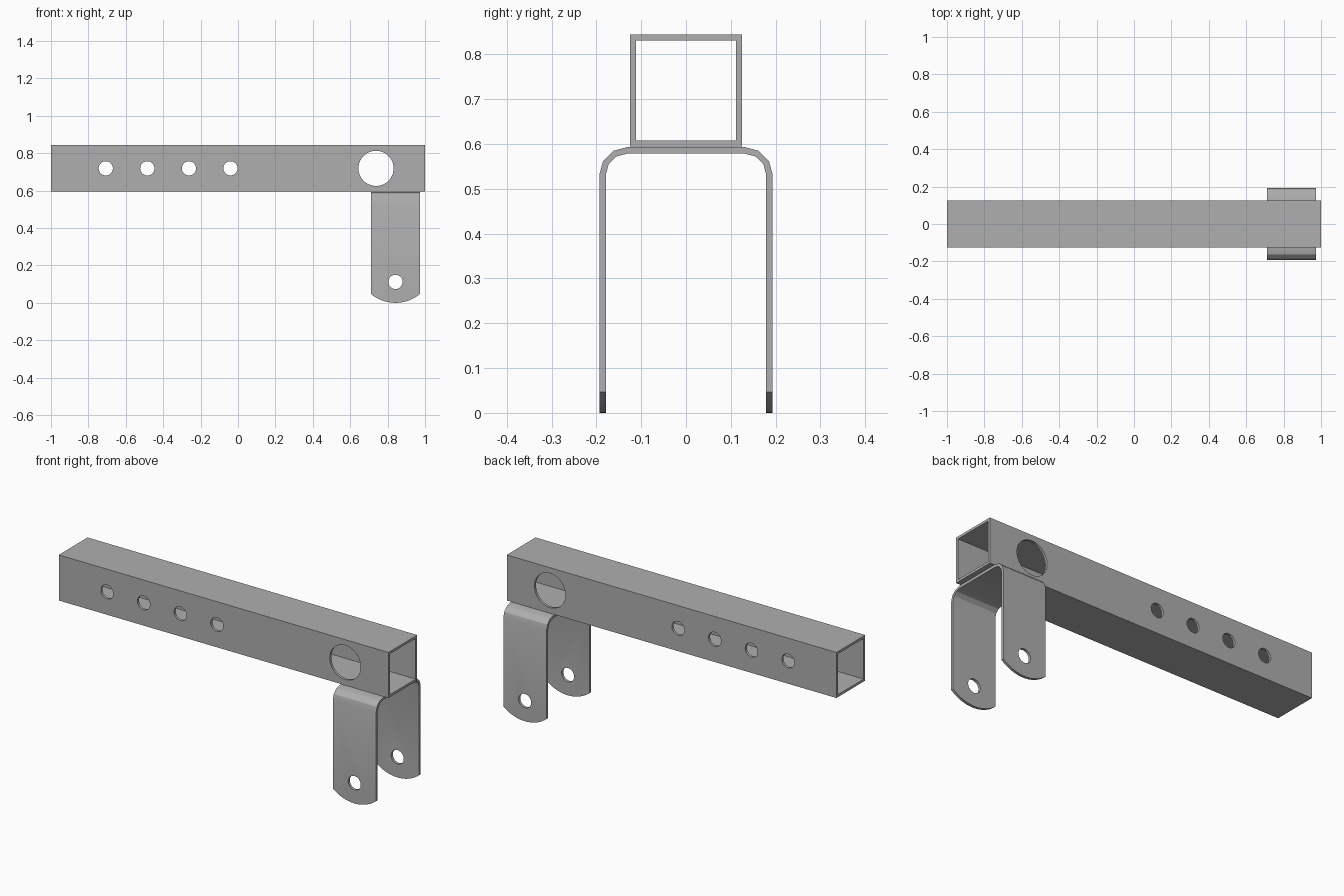
import bpy, bmesh, math
from mathutils import Vector

cube = bpy.data.objects.get("Cube")
if cube:
    bpy.data.objects.remove(cube, do_unlink=True)

steel = bpy.data.materials.new("steel_grey")
steel.use_nodes = True
GREY = (0.43, 0.43, 0.43, 1)
steel.diffuse_color = GREY
steel.node_tree.nodes["Principled BSDF"].inputs["Base Color"].default_value = GREY


def prism(name, outline, axis, start, end):
    """Extrude a closed outline along x (points are y, z) or y (points are x, z)."""
    bm = bmesh.new()
    place = (lambda a, b: (start, a, b)) if axis == "x" else (lambda a, b: (a, start, b))
    face = bm.faces.new([bm.verts.new(place(a, b)) for a, b in outline])
    grown = bmesh.ops.extrude_face_region(bm, geom=[face])
    moved = [v for v in grown["geom"] if isinstance(v, bmesh.types.BMVert)]
    step = end - start
    bmesh.ops.translate(bm, verts=moved, vec=Vector((step, 0, 0) if axis == "x" else (0, step, 0)))
    bmesh.ops.recalc_face_normals(bm, faces=bm.faces)
    mesh = bpy.data.meshes.new(name)
    bm.to_mesh(mesh)
    bm.free()
    mesh.materials.append(steel)
    obj = bpy.data.objects.new(name, mesh)
    bpy.context.collection.objects.link(obj)
    return obj


def arc(cx, cz, radius, first, last, steps):
    angles = [math.radians(first + (last - first) * i / steps) for i in range(steps + 1)]
    return [(cx + radius * math.cos(a), cz + radius * math.sin(a)) for a in angles]


def rectangle(half, low, high):
    return [(-half, low), (half, low), (half, high), (-half, high)]


def hole(x, z, radius):
    return prism("hole_cutter", arc(x, z, radius, 0, 360, 40)[:-1], "y", -0.4, 0.4)


def shape(obj, operation, cutter):
    """Apply one boolean and discard its cutter."""
    cutter.hide_render = True
    mod = obj.modifiers.new("cut", "BOOLEAN")
    mod.operation, mod.object, mod.solver = operation, cutter, "EXACT"
    bpy.context.view_layer.update()
    graph = bpy.context.evaluated_depsgraph_get()
    result = bpy.data.meshes.new_from_object(obj.evaluated_get(graph))
    obj.modifiers.clear()
    obj.data = result
    bpy.data.objects.remove(cutter, do_unlink=True)


# Square tube, hollow from end to end
BOTTOM, TOP, HALF, WALL = 0.594, 0.844, 0.125, 0.0135
tube = prism("square_tube", rectangle(HALF, BOTTOM, TOP), "x", -1, 1)
shape(tube, "DIFFERENCE", prism("bore_cutter", rectangle(HALF - WALL, BOTTOM + WALL, TOP - WALL),
                                "x", -1.1, 1.1))

# Row of adjustment holes and one large opening through both side walls
MID = (BOTTOM + TOP) / 2
for i in range(4):
    shape(tube, "DIFFERENCE", hole(-0.707 + 0.2223 * i, MID, 0.038))
shape(tube, "DIFFERENCE", hole(0.738, MID, 0.094))

# Bent U-shaped bracket under the tube
LEFT, RIGHT, OUT, PLATE, BEND = 0.711, 0.973, 0.1935, 0.0145, 0.062
crown = BOTTOM - 0.001


def u_curve(radius):
    cy, cz = OUT - BEND, crown - BEND
    side = [(cy + radius, -0.02)] + arc(cy, cz, radius, 0, 90, 3)
    return side + [(-y, z) for y, z in reversed(side)]


outline = u_curve(BEND) + u_curve(BEND - PLATE)[::-1]
bracket = prism("u_bracket", outline, "x", LEFT, RIGHT)

# Rounded leg ends and pin holes
centre, half_width, sag = (LEFT + RIGHT) / 2, (RIGHT - LEFT) / 2, 0.047
radius = (half_width ** 2 + sag ** 2) / (2 * sag)
wide = math.degrees(math.asin((half_width + 0.02) / radius))
curve = arc(centre, radius, radius, 270 - wide, 270 + wide, 28)
trim = curve + [(curve[-1][0], 0.7), (curve[0][0], 0.7)]
shape(bracket, "INTERSECT", prism("leg_end_cutter", trim, "y", -0.4, 0.4))
shape(bracket, "DIFFERENCE", hole(centre, 0.112, 0.038))

# Smooth the round holes and leg ends, keep the folds crisp
for obj in (tube, bracket):
    bpy.ops.object.select_all(action="DESELECT")
    obj.select_set(True)
    bpy.context.view_layer.objects.active = obj
    bpy.ops.object.shade_smooth_by_angle(angle=math.radians(20))
